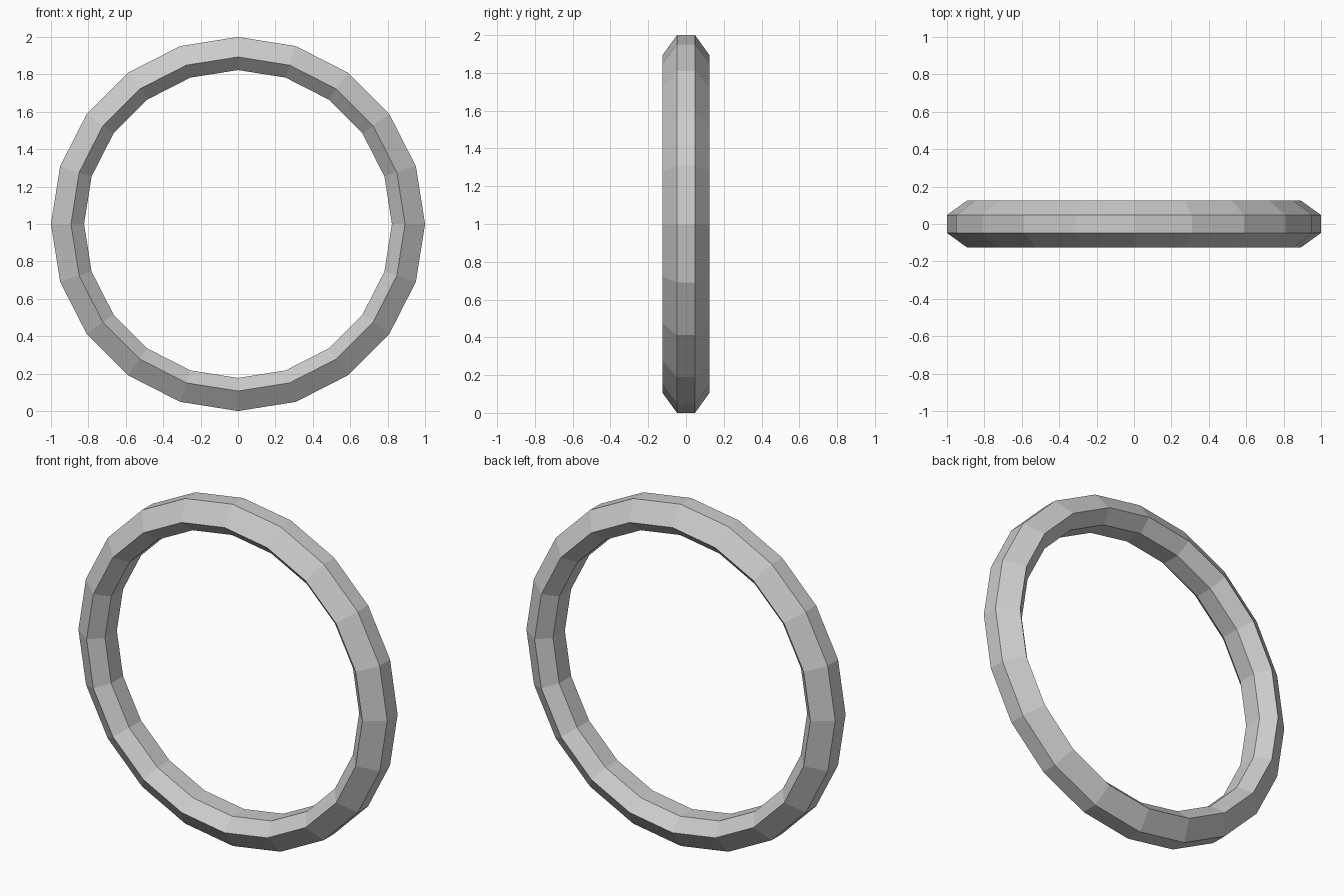
import bpy, bmesh, math

if "Cube" in bpy.data.objects:
    bpy.data.objects.remove(bpy.data.objects["Cube"])

SEGMENTS = 20
# Hexagonal cross-section: (radius, depth)
PROFILE = [(1.0, -0.048), (0.893, -0.125), (0.823, -0.055),
           (0.823, 0.055), (0.893, 0.125), (1.0, 0.048)]

# Low-poly ring: profile swept around the y axis, standing on the ground
bm = bmesh.new()
rings = []
for i in range(SEGMENTS):
    a = 2 * math.pi * i / SEGMENTS
    rings.append([bm.verts.new((r * math.cos(a), y, 1 + r * math.sin(a)))
                  for r, y in PROFILE])
n = len(PROFILE)
for i in range(SEGMENTS):
    p, q = rings[i], rings[(i + 1) % SEGMENTS]
    for j in range(n):
        k = (j + 1) % n
        bm.faces.new((p[j], q[j], q[k], p[k]))
bmesh.ops.recalc_face_normals(bm, faces=bm.faces)

mesh = bpy.data.meshes.new("ring")
bm.to_mesh(mesh)
bm.free()
bpy.context.collection.objects.link(bpy.data.objects.new("ring", mesh))
